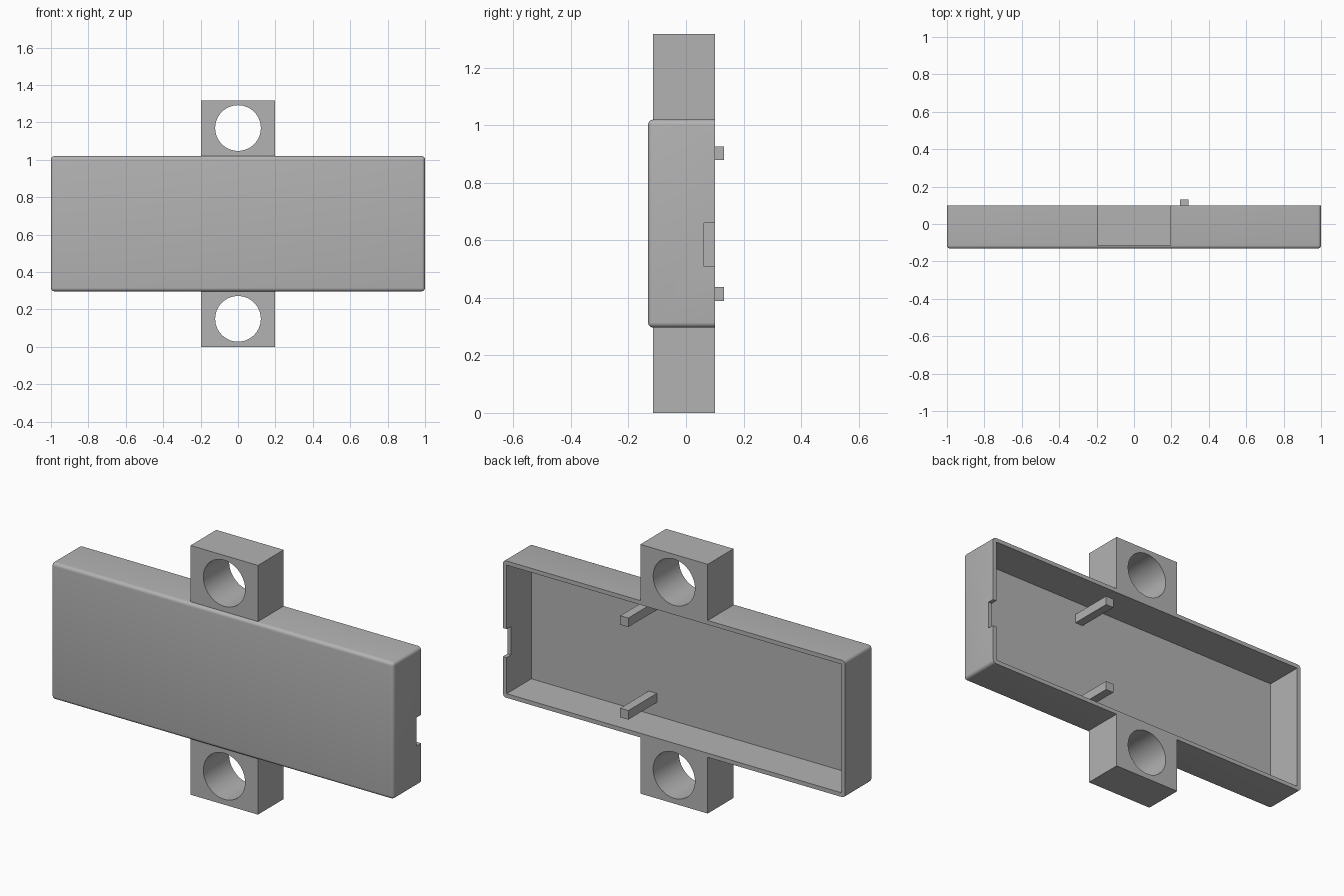
import bpy, bmesh, math
from mathutils import Matrix, Vector

cube = bpy.data.objects.get("Cube")
if cube:
    bpy.data.objects.remove(cube, do_unlink=True)

grey = bpy.data.materials.new("plain grey")
grey.use_nodes = True
COLOUR = (0.45, 0.45, 0.45, 1)
grey.diffuse_color = COLOUR
grey.node_tree.nodes["Principled BSDF"].inputs["Base Color"].default_value = COLOUR


def finish(name, bm):
    mesh = bpy.data.meshes.new(name)
    bm.to_mesh(mesh)
    bm.free()
    mesh.materials.append(grey)
    obj = bpy.data.objects.new(name, mesh)
    bpy.context.collection.objects.link(obj)
    return obj


def box(name, lo, hi, bevel=0):
    """Box between two corners; bevel rounds every edge off the back face."""
    lo, hi = Vector(lo), Vector(hi)
    bm = bmesh.new()
    bmesh.ops.create_cube(bm, size=1, matrix=Matrix.Translation((lo + hi) / 2)
                          @ Matrix.Diagonal((*(hi - lo), 1)))
    if bevel:
        edges = [e for e in bm.edges if min(v.co.y for v in e.verts) < hi.y - 0.001]
        bmesh.ops.bevel(bm, geom=edges, offset=bevel, segments=5,
                        profile=0.5, affect='EDGES')
    return finish(name, bm)


def cylinder(name, z, radius):
    bm = bmesh.new()
    bmesh.ops.create_cone(bm, cap_ends=True, segments=64, radius1=radius, radius2=radius,
                          depth=1, matrix=Matrix.Translation((0, 0, z))
                          @ Matrix.Rotation(math.pi / 2, 4, 'X'))
    return finish(name, bm)


def cut(obj, cutter):
    cutter.hide_render = True
    cutter.hide_viewport = True
    mod = obj.modifiers.new("cut", 'BOOLEAN')
    mod.operation = 'DIFFERENCE'
    mod.solver = 'EXACT'
    mod.object = cutter


def smooth(obj):
    bpy.ops.object.select_all(action='DESELECT')
    obj.select_set(True)
    bpy.context.view_layer.objects.active = obj
    bpy.ops.object.shade_smooth_by_angle(angle=math.radians(30))


FRONT, BACK = -0.132, 0.1
BOTTOM, TOP = 0.297, 1.02
WALL = 0.022

# Open-backed tray with a cable notch in its left wall
tray = box("tray", (-1, FRONT, BOTTOM), (1, BACK, TOP), bevel=0.018)
cut(tray, box("cavity_cutter", (-1 + WALL, FRONT + 0.026, BOTTOM + WALL),
              (1 - WALL, BACK + 0.1, TOP - WALL)))
cut(tray, box("notch_cutter", (0.95, 0.063, 0.51), (1.05, BACK + 0.1, 0.66)))
smooth(tray)

# Mounting lugs with round holes, above and below the tray
for name, low, high, hole_z in (("lower_lug", 0, BOTTOM + 0.003, 0.15),
                                ("upper_lug", TOP - 0.003, 1.317, 1.17)):
    lug = box(name, (-0.197, -0.115, low), (0.197, BACK, high))
    cut(lug, cylinder(name + "_hole_cutter", hole_z, 0.122))
    smooth(lug)

# Square pegs standing on the tray floor
for name, z in (("lower_peg", 0.414), ("upper_peg", 0.903)):
    box(name, (0.245, FRONT + 0.02, z - 0.024), (0.292, 0.132, z + 0.024))
